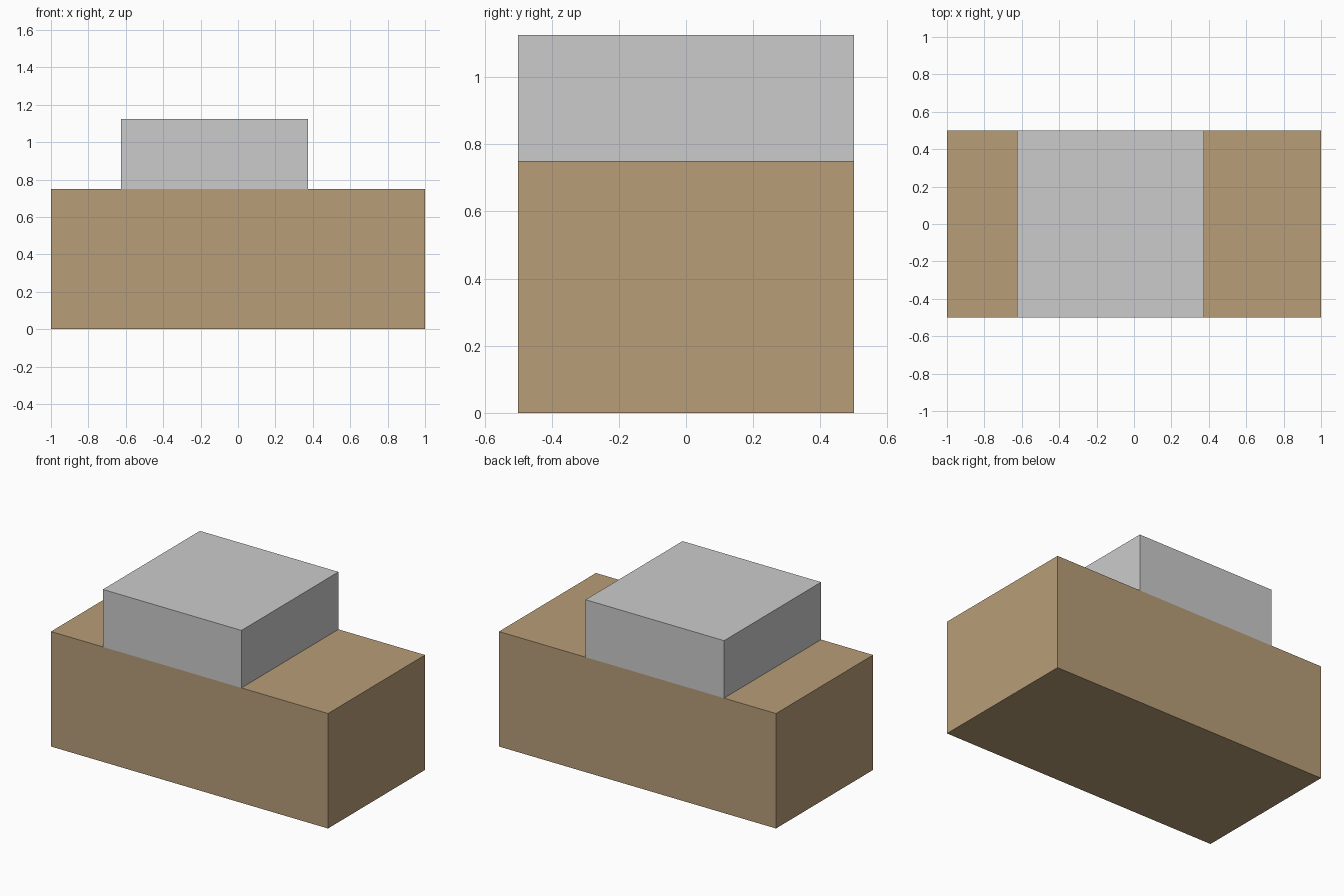
import bpy

if "Cube" in bpy.data.objects:
    bpy.data.objects.remove(bpy.data.objects["Cube"])


def box(name, x0, x1, z0, z1, depth=1.0):
    """Axis-aligned block, centred on y = 0."""
    bpy.ops.mesh.primitive_cube_add(size=1, location=((x0 + x1) / 2, 0, (z0 + z1) / 2))
    obj = bpy.context.object
    obj.name = name
    obj.scale = (x1 - x0, depth, z1 - z0)
    bpy.ops.object.transform_apply(location=False, rotation=False, scale=True)
    return obj


# Long brown lower block
base = box("base_block", -1.0, 1.0, 0.0, 0.75)
brown = bpy.data.materials.new("brown")
brown.diffuse_color = (0.48, 0.34, 0.19, 1)
brown.use_nodes = True
brown.node_tree.nodes["Principled BSDF"].inputs["Base Color"].default_value = brown.diffuse_color
base.data.materials.append(brown)

# Grey upper block, set towards the left and flush front and back
box("upper_block", -0.625, 0.375, 0.75, 1.125)
